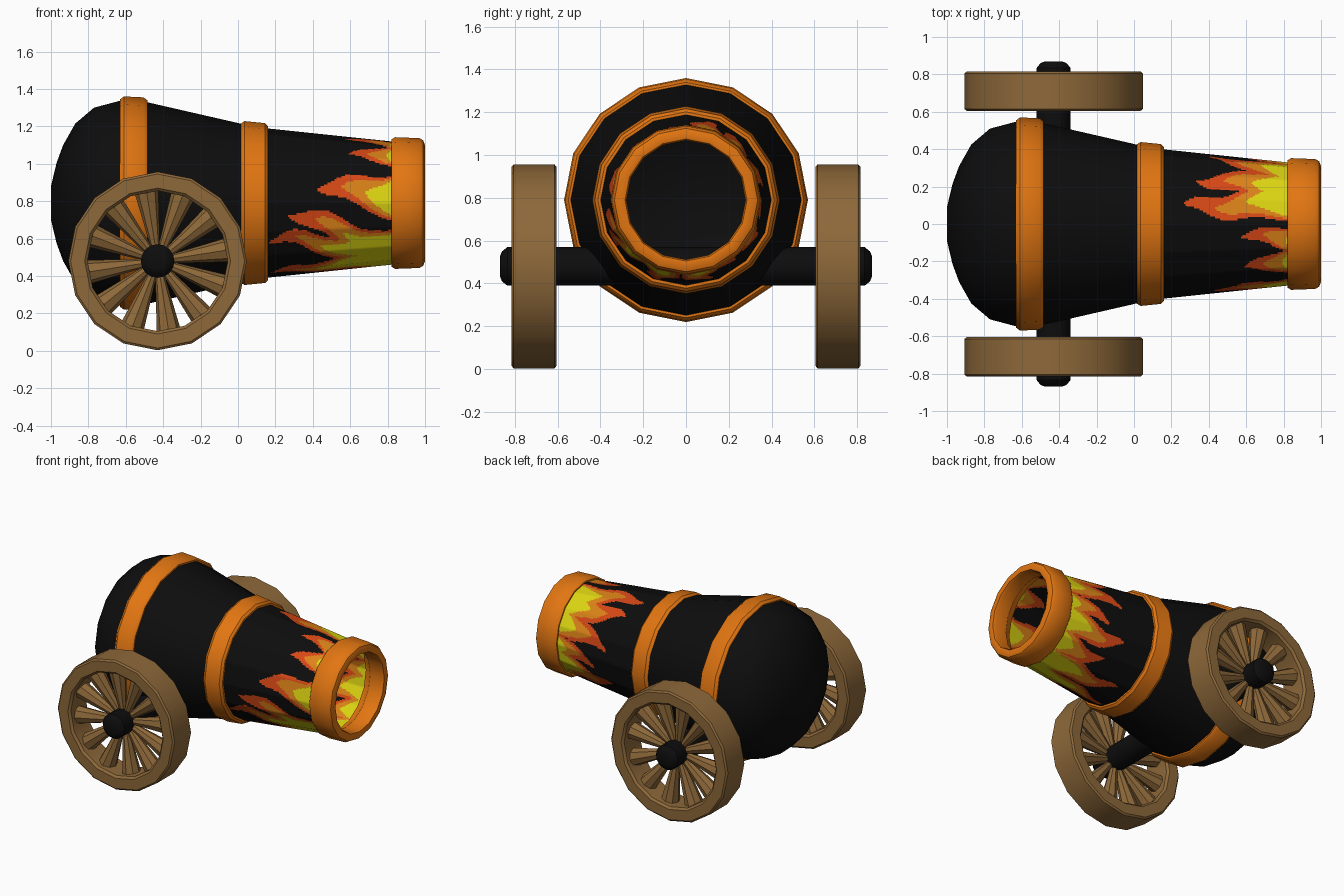
import bpy, bmesh, math
from mathutils import Matrix, Vector

if "Cube" in bpy.data.objects:
    bpy.data.objects.remove(bpy.data.objects["Cube"])


def material(name, rgb):
    m = bpy.data.materials.new(name)
    m.diffuse_color = (*rgb, 1)
    m.use_nodes = True
    m.node_tree.nodes["Principled BSDF"].inputs["Base Color"].default_value = m.diffuse_color
    return m


BLACK = material("black iron", (0.004, 0.004, 0.004))
BAND = material("band orange", (0.76, 0.18, 0.006))
WOOD = material("brown wood", (0.27, 0.14, 0.042))
RED = material("flame red", (0.69, 0.065, 0.008))
ORANGE = material("flame orange", (0.72, 0.23, 0.009))
YELLOW = material("flame yellow", (0.74, 0.68, 0.006))

AXIS = Matrix.Translation((0, 0, 0.79))
TURN = Matrix.Rotation(math.pi / 2, 4, 'Z')


def lathe(bm, profile, mat, sides=16, ring=False, caps=()):
    """Turn (x, r) points around local x; ring joins the last point to the first."""
    loops = []
    for x, r in profile:
        loops.append([bm.verts.new(mat @ Vector((x, -r * math.cos(t), r * math.sin(t))))
                      for t in (2 * math.pi * i / sides for i in range(sides))])
    pairs = list(zip(loops, loops[1:]))
    if ring:
        pairs.append((loops[-1], loops[0]))
    for a, b in pairs:
        for i in range(sides):
            j = (i + 1) % sides
            bm.faces.new((a[i], a[j], b[j], b[i]))
    for c in caps:
        bm.faces.new(loops[c])


def finish(bm, name, mats):
    bmesh.ops.recalc_face_normals(bm, faces=bm.faces)
    me = bpy.data.meshes.new(name)
    bm.to_mesh(me)
    bm.free()
    for m in mats:
        me.materials.append(m)
    ob = bpy.data.objects.new(name, me)
    bpy.context.collection.objects.link(ob)
    bpy.ops.object.select_all(action='DESELECT')
    ob.select_set(True)
    bpy.context.view_layer.objects.active = ob
    bpy.ops.object.shade_smooth_by_angle(angle=math.radians(35))
    return ob


def turned(name, profile, mat, colour, **kw):
    bm = bmesh.new()
    lathe(bm, profile, mat, **kw)
    return finish(bm, name, [colour])


# Barrel: domed breech and tapering body
turned("barrel", [(-1, 0.09), (-0.97, 0.215), (-0.935, 0.31), (-0.87, 0.425), (-0.77, 0.51),
                  (-0.6, 0.555), (-0.49, 0.54), (0.1, 0.405)], AXIS, BLACK, caps=(0,))

# Bands and muzzle ring
turned("rear_band", [(-0.63, 0.53), (-0.63, 0.555), (-0.61, 0.57), (-0.505, 0.565),
                     (-0.485, 0.55), (-0.485, 0.52)], AXIS, BAND, ring=True)
turned("middle_band", [(0.01, 0.40), (0.015, 0.425), (0.035, 0.438), (0.145, 0.427),
                       (0.16, 0.412), (0.16, 0.385)], AXIS, BAND, ring=True)
turned("muzzle_ring", [(0.82, 0.32), (0.82, 0.34), (0.84, 0.352), (0.97, 0.347), (0.99, 0.335),
                       (1.0, 0.31), (0.995, 0.285), (0.975, 0.278), (0.88, 0.285), (0.85, 0.31)],
       AXIS, BAND, ring=True)

# Flame tongues: tip angle, tip x, root angle, half width at the root, core shift
TONGUES = [(16, 0.42, 5, 22, 0.13), (-7, 0.26, -48, 22, 0.15), (-29, 0.16, -52, 20, 0.14),
           (-72, 0.17, -68, 24, 0.12), (47, 0.59, 52, 15, 0.10), (83, 0.57, 74, 12, 0.12),
           (103, 0.26, 113, 21, 0.17), (130, 0.33, 128, 22, 0.15), (165, 0.40, 150, 20, 0.14),
           (188, 0.50, 181, 15, 0.12), (212, 0.36, 204, 20, 0.13), (236, 0.45, 232, 19, 0.12),
           (258, 0.24, 262, 22, 0.13)]
END = 0.84


def flame_level(x, a):
    """0 black, 1 red, 2 orange, 3 yellow."""
    best = 0
    for tip_a, tip_x, root_a, width, shift in TONGUES:
        s = (x - tip_x) / (END - tip_x)
        if s <= 0:
            continue
        bend = s * s * (3 - 2 * s)
        centre = tip_a + (root_a - tip_a) * bend + 5 * math.sin(x * 17 + tip_a)* (1 - s)
        off = abs((a - centre + 180) % 360 - 180)
        for level in (1, 2, 3):
            start = tip_x + (level - 1) * shift
            u = (x - start) / (END - start)
            if u > 0 and off < width * (1 - 0.1 * (level - 1)) * u ** 0.75:
                best = max(best, level)
    return best


# Painted front of the barrel: 16 flat sides, finely divided, coloured by rule
bm = bmesh.new()
SUB, STEPS = 14, 80
corners = [Vector((-math.cos(math.pi * i / 8), math.sin(math.pi * i / 8))) for i in range(17)]
ring = [corners[i].lerp(corners[i + 1], k / SUB) for i in range(16) for k in range(SUB)]
rows = []
for n in range(STEPS + 1):
    x = 0.1 + (END - 0.1) * n / STEPS
    r = 0.405 - 0.105 * (x - 0.1)
    rows.append([bm.verts.new((x, p.x * r, 0.79 + p.y * r)) for p in ring])
for lo, hi in zip(rows, rows[1:]):
    for i in range(len(ring)):
        j = (i + 1) % len(ring)
        f = bm.faces.new((lo[i], lo[j], hi[j], hi[i]))
        c = f.calc_center_median()
        f.material_index = flame_level(c.x, math.degrees(math.atan2(c.z - 0.79, -c.y)))
finish(bm, "flame_barrel", [BLACK, RED, ORANGE, YELLOW])

# Axle with rounded ends
HUB = Vector((-0.43, 0, 0.48))
turned("axle", [(-0.87, 0.045), (-0.86, 0.07), (-0.835, 0.09), (0.835, 0.09), (0.86, 0.07),
                (0.87, 0.045)], Matrix.Translation(HUB) @ TURN, BLACK, caps=(0, -1))

# Wheels: 16-sided rim and twelve flaring spokes
for side, name in ((-1, "front_wheel"), (1, "back_wheel")):
    place = Matrix.Translation(HUB + Vector((0, side * 0.71, 0)))
    turned(name + "_rim", [(-0.105, 0.39), (-0.105, 0.465), (-0.095, 0.477), (0.095, 0.477),
                           (0.105, 0.465), (0.105, 0.39), (0.09, 0.375), (-0.09, 0.375)],
           place @ TURN, WOOD, ring=True)
    bm = bmesh.new()
    for k in range(12):
        spin = Matrix.Rotation(-math.radians(9 + 30 * k), 4, 'Y')
        lathe(bm, [(0.06, 0.022), (0.39, 0.066)], place @ spin, sides=8, caps=(0, -1))
    finish(bm, name + "_spokes", [WOOD])
